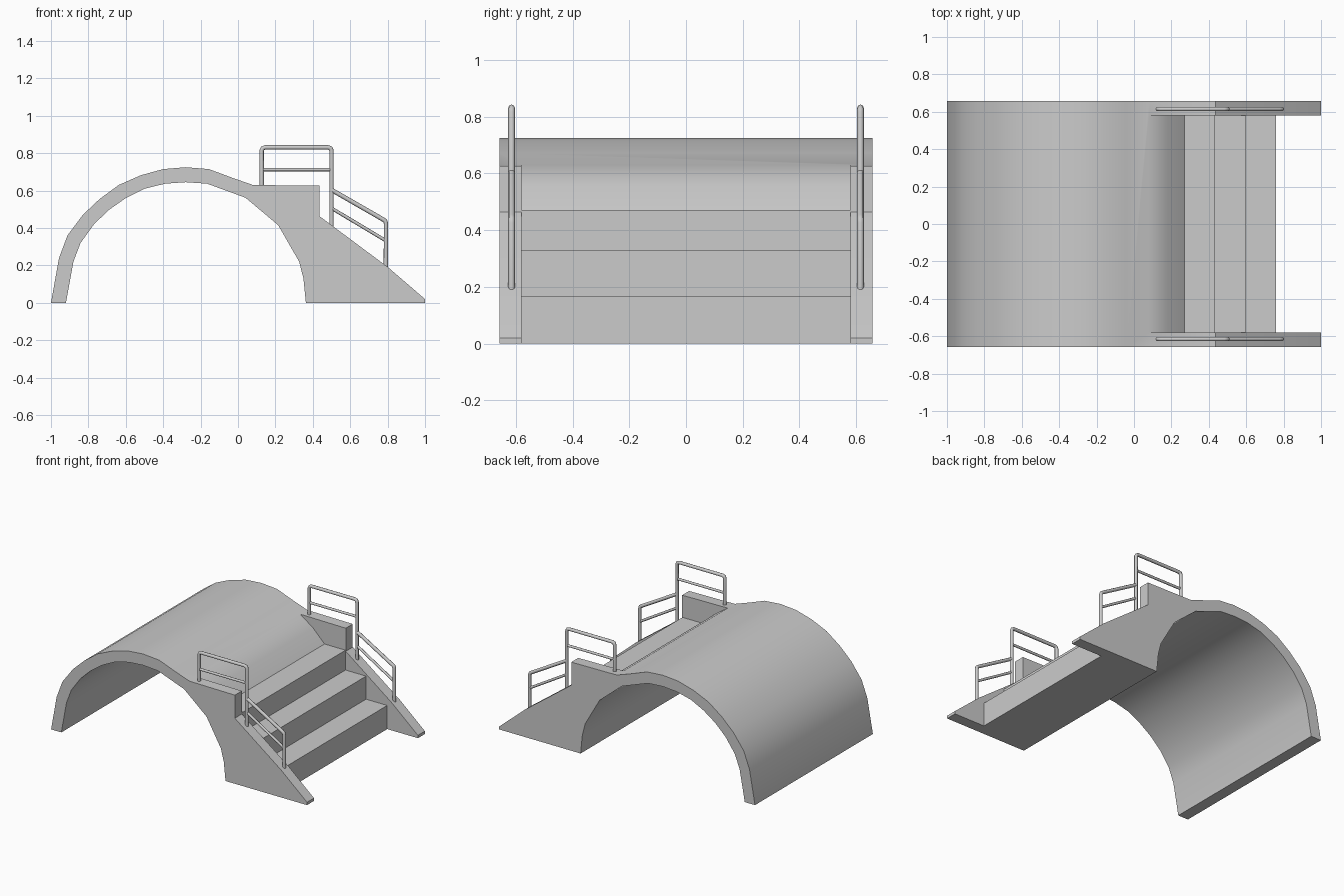
import bpy, bmesh

if "Cube" in bpy.data.objects:
    bpy.data.objects.remove(bpy.data.objects["Cube"])

HALF_W = 0.658   # half width of the whole body
INNER_W = 0.58   # half width of the stairs between the side walls


def extrude_profile(name, pts, half_width):
    """Prism from an (x, z) outline, extruded along y."""
    bm = bmesh.new()
    face = bm.faces.new([bm.verts.new((x, -half_width, z)) for x, z in pts])
    new = bmesh.ops.extrude_face_region(bm, geom=[face])["geom"]
    bmesh.ops.translate(bm, vec=(0, 2 * half_width, 0),
                        verts=[v for v in new if isinstance(v, bmesh.types.BMVert)])
    bmesh.ops.recalc_face_normals(bm, faces=bm.faces[:])
    mesh = bpy.data.meshes.new(name)
    bm.to_mesh(mesh)
    bm.free()
    obj = bpy.data.objects.new(name, mesh)
    bpy.context.collection.objects.link(obj)
    return obj


def tube(name, pts, y, radius):
    """Round bar following (x, z) points at a given y."""
    curve = bpy.data.curves.new(name, "CURVE")
    curve.dimensions = "3D"
    curve.bevel_depth = radius
    curve.bevel_resolution = 2
    curve.use_fill_caps = True
    spline = curve.splines.new("POLY")
    spline.points.add(len(pts) - 1)
    for p, (x, z) in zip(spline.points, pts):
        p.co = (x, y, z, 1)
    spline.use_smooth = True
    obj = bpy.data.objects.new(name, curve)
    bpy.context.collection.objects.link(obj)


# Arch with side walls: outer outline, then the tunnel outline back to the start
outer = [(-1, 0), (-0.957, 0.24), (-0.912, 0.36), (-0.83, 0.47), (-0.74, 0.555),
         (-0.638, 0.63), (-0.52, 0.682), (-0.4, 0.715), (-0.28, 0.725),
         (-0.155, 0.715), (-0.04, 0.672), (0.08, 0.63)]
wall = [(0.436, 0.626), (0.436, 0.463), (0.80, 0.192), (1, 0.02), (1, 0)]
tunnel = [(0.363, 0), (0.35, 0.13), (0.327, 0.22), (0.215, 0.415), (0.04, 0.562),
          (-0.165, 0.637), (-0.28, 0.645), (-0.39, 0.637), (-0.5, 0.61),
          (-0.6, 0.56), (-0.69, 0.497), (-0.77, 0.42), (-0.842, 0.32),
          (-0.88, 0.22), (-0.92, 0)]
body = extrude_profile("arch_and_stairs", outer + wall + tunnel, HALF_W)

# Cutter carving the steps between the side walls
steps = [(0.08, 0.63), (0.18, 0.56), (0.27, 0.47), (0.434, 0.47), (0.434, 0.33),
         (0.595, 0.33), (0.595, 0.167), (0.76, 0.167), (0.76, -0.1),
         (1.1, -0.1), (1.1, 0.8), (0.1, 0.8)]
cutter = extrude_profile("stair_cutter", steps, INNER_W)
cutter.hide_render = True
mod = body.modifiers.new("stairs", "BOOLEAN")
mod.operation = "DIFFERENCE"
mod.solver = "EXACT"
mod.object = cutter
bpy.context.view_layer.objects.active = body
body.select_set(True)
bpy.ops.object.modifier_apply(modifier=mod.name)
bpy.data.objects.remove(cutter)
bpy.ops.object.shade_smooth_by_angle(angle=0.5)

# Handrails on both side walls
for side, y in (("front", -0.615), ("back", 0.615)):
    tube(side + "_upper_rail", [(0.127, 0.61), (0.127, 0.815), (0.132, 0.826),
                                (0.145, 0.831), (0.482, 0.831), (0.495, 0.826),
                                (0.50, 0.815), (0.50, 0.40)], y, 0.0118)
    tube(side + "_upper_bar", [(0.127, 0.712), (0.50, 0.712)], y, 0.009)
    tube(side + "_lower_rail", [(0.50, 0.604), (0.775, 0.446), (0.787, 0.438),
                                (0.791, 0.425), (0.791, 0.187)], y, 0.0118)
    tube(side + "_lower_bar", [(0.50, 0.506), (0.791, 0.332)], y, 0.009)
